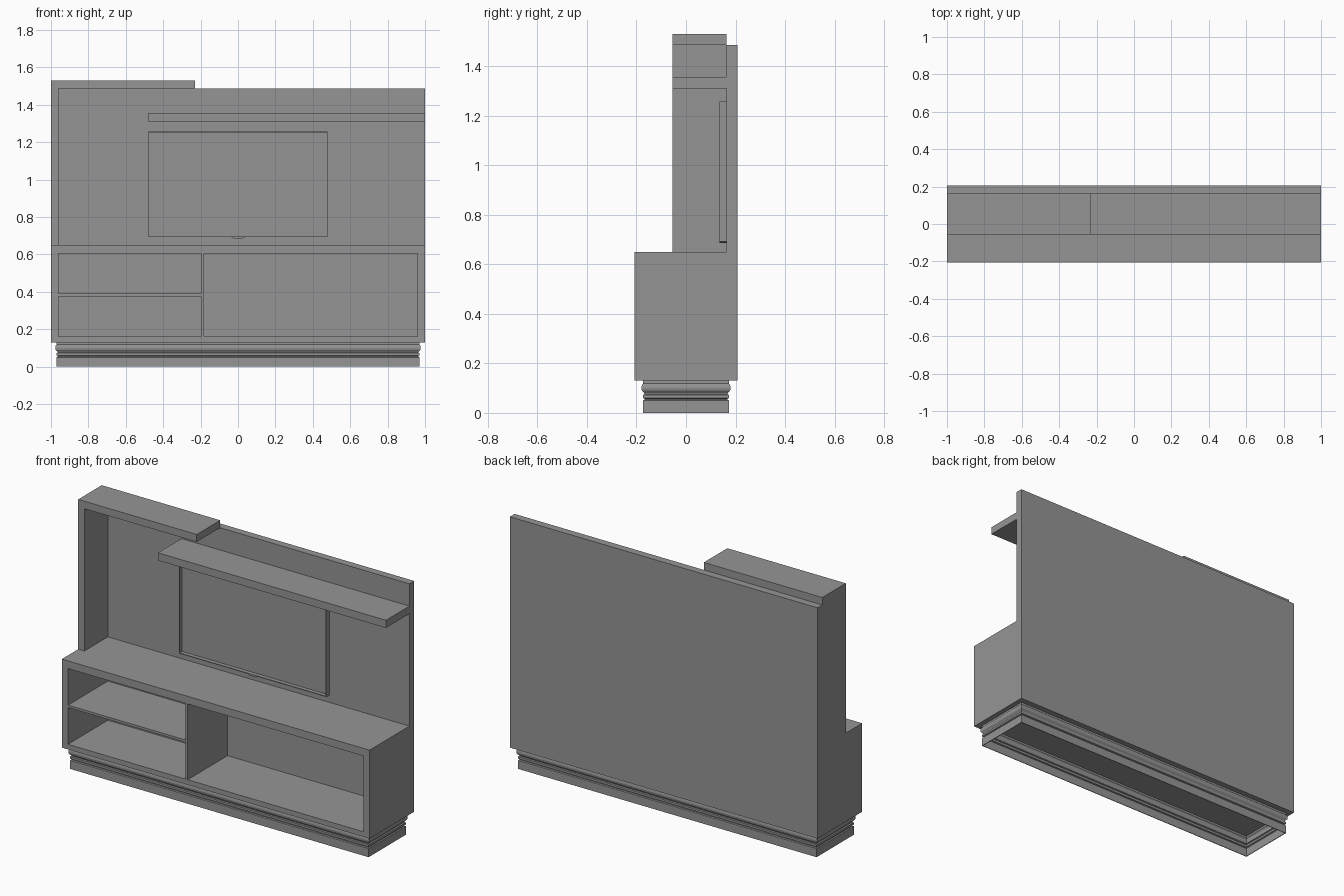
import bpy
import bmesh

if "Cube" in bpy.data.objects:
    bpy.data.objects.remove(bpy.data.objects["Cube"], do_unlink=True)

grey = bpy.data.materials.new("plain grey")
grey.use_nodes = True
colour = (0.3, 0.3, 0.3, 1)
grey.diffuse_color = colour
grey.node_tree.nodes["Principled BSDF"].inputs["Base Color"].default_value = colour


def finish(name, bm):
    bmesh.ops.recalc_face_normals(bm, faces=bm.faces)
    mesh = bpy.data.meshes.new(name)
    bm.to_mesh(mesh)
    bm.free()
    mesh.materials.append(grey)
    obj = bpy.data.objects.new(name, mesh)
    bpy.context.collection.objects.link(obj)
    return obj


def extrude(name, outline, y0, y1):
    """Extrude an x-z outline from y0 to y1."""
    bm = bmesh.new()
    face = bm.faces.new([bm.verts.new((x, y0, z)) for x, z in outline])
    out = bmesh.ops.extrude_face_region(bm, geom=[face])
    verts = [v for v in out["geom"] if isinstance(v, bmesh.types.BMVert)]
    bmesh.ops.translate(bm, verts=verts, vec=(0, y1 - y0, 0))
    return finish(name, bm)


def box(name, x0, x1, y0, y1, z0, z1):
    return extrude(name, [(x0, z0), (x1, z0), (x1, z1), (x0, z1)], y0, y1)


def ring(name, profile, half_x, half_y):
    """Sweep a closed (outset, z) profile around a rectangle."""
    bm = bmesh.new()
    loops = []
    for sx, sy in ((-1, -1), (1, -1), (1, 1), (-1, 1)):
        loops.append([bm.verts.new((sx * (half_x + o), sy * (half_y + o), z))
                      for o, z in profile])
    n = len(profile)
    for i in range(4):
        a, b = loops[i], loops[(i + 1) % 4]
        for j in range(n):
            k = (j + 1) % n
            bm.faces.new((a[j], b[j], b[k], a[k]))
    return finish(name, bm)


FRONT, WALL, BACK = -0.207, 0.163, 0.207
BASE, TOP = 0.13, 0.65
INNER_LOW, INNER_HIGH = 0.16, 0.605
SIDE = 0.96

# Hollow moulded plinth with thin walls
moulding = [(0, 0), (0, 0.05), (-0.006, 0.053), (-0.006, 0.057), (0, 0.06),
            (0, 0.072), (-0.006, 0.075), (-0.004, 0.08), (0.005, 0.09),
            (0.007, 0.1), (0.005, 0.112), (0, 0.118), (0, BASE)]
inside = [(o - 0.004, z) for o, z in reversed(moulding)]
ring("plinth", moulding + inside, 0.97, 0.173)

# Back panel runs the full height behind everything
box("back_panel", -1, 1, WALL, BACK, BASE, 1.486)

# Cabinet carcass
box("cabinet_floor", -1, 1, FRONT, WALL, BASE, INNER_LOW)
box("cabinet_top", -1, 1, FRONT, WALL, INNER_HIGH, TOP)
for name, x0, x1 in (("cabinet_right_side", -1, -SIDE),
                     ("cabinet_left_side", SIDE, 1),
                     ("cabinet_divider", -0.197, -0.182)):
    box(name, x0, x1, FRONT, WALL, INNER_LOW, INNER_HIGH)
box("cabinet_shelf", -SIDE, -0.197, FRONT, WALL, 0.376, 0.39)

# Upper post with its short canopy, in one piece
extrude("post_and_canopy",
        [(-1, TOP), (-SIDE, TOP), (-SIDE, 1.486), (-0.23, 1.486),
         (-0.23, 1.53), (-1, 1.53)], -0.055, WALL)

# Wall shelf
box("wall_shelf", -0.482, 1, -0.055, WALL, 1.31, 1.355)

# Screen: panel recessed in a thin rim, with a small chin below
X, LOW, HIGH, RIM = 0.479, 0.692, 1.256, 0.004
Y = 0.135
box("screen_panel", -X + RIM, X - RIM, WALL - 0.004, WALL, LOW + RIM, HIGH - RIM)
box("screen_rim_bottom", -X, X, Y, WALL, LOW, LOW + RIM)
box("screen_rim_top", -X, X, Y, WALL, HIGH - RIM, HIGH)
for name, x0 in (("screen_rim_right", -X), ("screen_rim_left", X - RIM)):
    box(name, x0, x0 + RIM, Y, WALL, LOW + RIM, HIGH - RIM)
extrude("screen_chin", [(-0.035, LOW), (-0.022, 0.685), (0.022, 0.685), (0.035, LOW)],
        Y, WALL)
